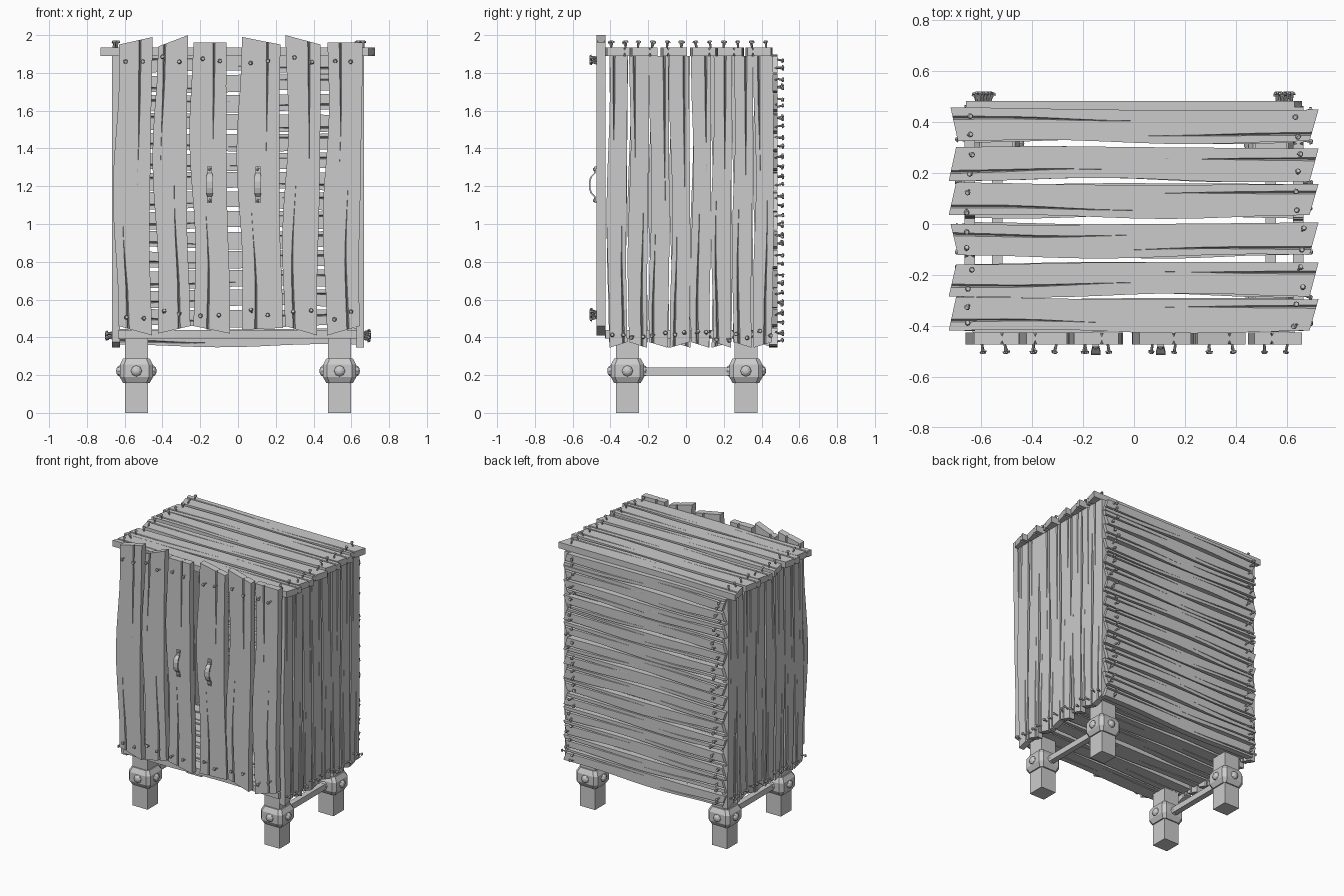
import bpy, bmesh, math, random
from mathutils import Vector, Matrix

if "Cube" in bpy.data.objects:
    bpy.data.objects.remove(bpy.data.objects["Cube"])

random.seed(7)
X, Y, Z = Vector((1, 0, 0)), Vector((0, 1, 0)), Vector((0, 0, 1))


def finish(name, bm):
    bmesh.ops.recalc_face_normals(bm, faces=bm.faces)
    me = bpy.data.meshes.new(name)
    bm.to_mesh(me)
    bm.free()
    ob = bpy.data.objects.new(name, me)
    bpy.context.collection.objects.link(ob)
    return ob


# Warped board with a tapering crack running in from each end.
# L, W, N = length, width and outward axes; start/end = length at the two corners
def plank(name, c, L, W, N, width, thick, start, end, wave=0.008, seg=10):
    bm = bmesh.new()
    ca, cb = random.uniform(-.28, -.12), random.uniform(.12, .28)
    if random.random() < .5:
        ca, cb = cb, ca
    ra, rb = random.uniform(.3, .5), random.uniform(.3, .5)
    ph = random.uniform(0, 6.28)
    rings = []
    for i in range(seg + 1):
        t = i / seg
        bend = wave * math.sin(t * 5.5 + ph)
        w = width + wave * math.cos(t * 8 + ph)
        cracks = []
        for pos, k in ((ca, 1 - t / ra), (cb, 1 - (1 - t) / rb)):
            k = max(k, 0)
            u = pos * w + .02 * width * math.sin(t * 9 + ph)
            cracks.append((u, .0004 + .006 * k, .016 * min(1, k * 2)))
        cracks.sort()
        row = [(-w / 2, 0)]
        for u, g, d in cracks:
            row += [(u - g, 0), (u, d), (u + g, 0)]
        row.append((w / 2, 0))
        ring = []
        for side in (1, -1):
            for u, d in (row if side == 1 else row[::-1]):
                f = u / w + .5
                a = start[0] + (start[1] - start[0]) * f
                b = end[0] + (end[1] - end[0]) * f
                if 0 < i < seg:
                    a, b = sum(start) / 2, sum(end) / 2
                s = a + (b - a) * (t if i in (0, seg) else .06 + .88 * t)
                ring.append(bm.verts.new(c + L * s + W * (u + bend) + N * side * (thick / 2 - d)))
        rings.append(ring)
    n = len(rings[0])
    for p, q in zip(rings, rings[1:]):
        for j in range(n):
            bm.faces.new((p[j], p[(j + 1) % n], q[(j + 1) % n], q[j]))
    bm.faces.new(rings[0])
    bm.faces.new(rings[-1][::-1])
    bmesh.ops.triangulate(bm, faces=[f for f in bm.faces if len(f.verts) > 4])
    return finish(name, bm)


# Crooked nails: thin shaft plus faceted head, all of one panel in one object
def nails(name, points, N):
    bm = bmesh.new()
    for p in points:
        d = (N + Vector([random.uniform(-.35, .35) for _ in range(3)])).normalized()
        rot = d.to_track_quat('Z', 'Y').to_matrix().to_4x4()
        for r1, r2, h, o in ((.005, .005, .045, .008), (.012, .008, .009, .032)):
            bmesh.ops.create_cone(bm, cap_ends=True, segments=7, radius1=r1, radius2=r2, depth=h,
                                  matrix=Matrix.Translation(p + d * o) @ rot)
    finish(name, bm)


def box(name, c, size):
    bm = bmesh.new()
    bmesh.ops.create_cube(bm, size=1, matrix=Matrix.Translation(c) @ Matrix.Diagonal((*size, 1)))
    return finish(name, bm)


# Front doors: x-min, x-max, bottom corners, top corners
doors = [(-.645, -.46, (.46, .41), (1.95, 1.99)), (-.435, -.265, (.42, .46), (1.94, 2.0)),
         (-.24, -.055, (.46, .42), (1.96, 1.96)), (.01, .225, (.44, .45), (1.99, 1.95)),
         (.25, .43, (.46, .41), (2.0, 1.95)), (.465, .65, (.41, .46), (1.96, 1.96))]
pts = []
for i, (a, b, lo, hi) in enumerate(doors):
    m = (a + b) / 2
    plank(f"door_plank_{i+1}", Vector((m, -.45, 0)), Z, X, -Y, b - a, .048, lo, hi, .012)
    for s in (-.045, .045):
        pts += [Vector((m + s, -.474, z + random.uniform(-.025, .025))) for z in (.525, 1.86)]
nails("door_nails", pts, -Y)

# Roof and floor boards share the same spacing
top_pts = []
for i, y in enumerate((.387, .237, .093, -.063, -.217, -.358)):
    tilt = .018 if i in (0, 3) else -.018
    c = Vector((0, y, 1.913))
    plank(f"roof_plank_{i+1}", c, X, Y, Z, .128, .045,
          (-.71 + tilt, -.71 - tilt * .6), (.69, .725), .006)
    plank(f"floor_plank_{i+1}", Vector((0, y, .417)), X, Y, -Z, .128, .045, (-.635, -.63), (.63, .635), .006)
    for x in (-.65, .65):
        top_pts += [Vector((x + random.uniform(-.015, .015), y + s, 1.935)) for s in (-.038, .038)]
nails("roof_nails", top_pts, Z)

# Side walls, eight upright boards each
for sx, side in ((-1, "left"), (1, "right")):
    pts = []
    for i in range(8):
        y = -.362 + i * .1105
        plank(f"{side}_wall_plank_{i+1}", Vector((sx * .645, y, 0)), Z, Y, X * sx, .099, .042,
              random.choice([(.375, .345), (.345, .375)]), (1.89, 1.89), .006)
        pts += [Vector((sx * .666, y + s, .41 + random.uniform(-.02, .02))) for s in (-.028, .028)]
    nails(f"{side}_wall_nails", pts, X * sx)

# Back wall, fifteen horizontal boards
pts = []
for i in range(15):
    z = .4 + i * .1035
    d = random.choice((-.015, .015))
    plank(f"back_plank_{i+1}", Vector((0, .462, z)), X, Z, Y, .088, .044,
          (-.645 - d, -.645 + d), (.645 - d, .645 + d), .006)
    for x in (-.59, .59):
        pts += [Vector((x + random.uniform(-.03, .03), .483, z + s)) for s in (-.022, .022)]
nails("back_nails", pts, Y)

# Arched strap handles with pinned ends
for hx, side in ((-.15, "left"), (.105, "right")):
    prof = [(1.11, 0), (1.145, .004), (1.165, .024), (1.19, .031), (1.225, .031),
            (1.25, .024), (1.27, .004), (1.305, 0)]
    bm = bmesh.new()
    rows = []
    for j, (z, o) in enumerate(prof):
        hw = .013 if j in (0, 1, 6, 7) else .018
        rows.append([bm.verts.new((hx + u * hw, -.474 - o - h, z))
                     for u, h in ((-1, 0), (1, 0), (1, .009), (-1, .009))])
    for p, q in zip(rows, rows[1:]):
        for j in range(4):
            bm.faces.new((p[j], p[(j + 1) % 4], q[(j + 1) % 4], q[j]))
    bm.faces.new(rows[0])
    bm.faces.new(rows[-1])
    for z in (1.125, 1.29):
        bmesh.ops.create_icosphere(bm, subdivisions=1, radius=.009,
                                   matrix=Matrix.Translation((hx, -.486, z)))
    finish(f"{side}_handle", bm)

# Legs with a bulging metal collar and four domed bolts
for lx in (-.538, .538):
    for ly in (-.31, .317):
        tag = ("front" if ly < 0 else "back") + ("_left" if lx < 0 else "_right")
        box(f"{tag}_leg", Vector((lx, ly, .2)), (.122, .122, .4))
        bm = bmesh.new()
        rows = [[bm.verts.new((lx + a * r, ly + b * r, z))
                 for a, b in ((-1, -.75), (-.75, -1), (.75, -1), (1, -.75),
                              (1, .75), (.75, 1), (-.75, 1), (-1, .75))]
                for z, r in ((.157, .07), (.19, .088), (.255, .088), (.288, .07))]
        for p, q in zip(rows, rows[1:]):
            for j in range(8):
                bm.faces.new((p[j], p[(j + 1) % 8], q[(j + 1) % 8], q[j]))
        bm.faces.new(rows[0])
        bm.faces.new(rows[-1])
        for d in (X, -X, Y, -Y):
            bmesh.ops.create_uvsphere(
                bm, u_segments=8, v_segments=6, radius=.03,
                matrix=Matrix.Translation(Vector((lx, ly, .222)) + d * .086)
                @ d.to_track_quat('Z', 'Y').to_matrix().to_4x4() @ Matrix.Diagonal((1, 1, .7, 1)))
        finish(f"{tag}_collar", bm)
    # Stretcher bar joining front and back legs
    box("left_stretcher" if lx < 0 else "right_stretcher", Vector((lx, 0, .22)), (.042, .52, .042))
